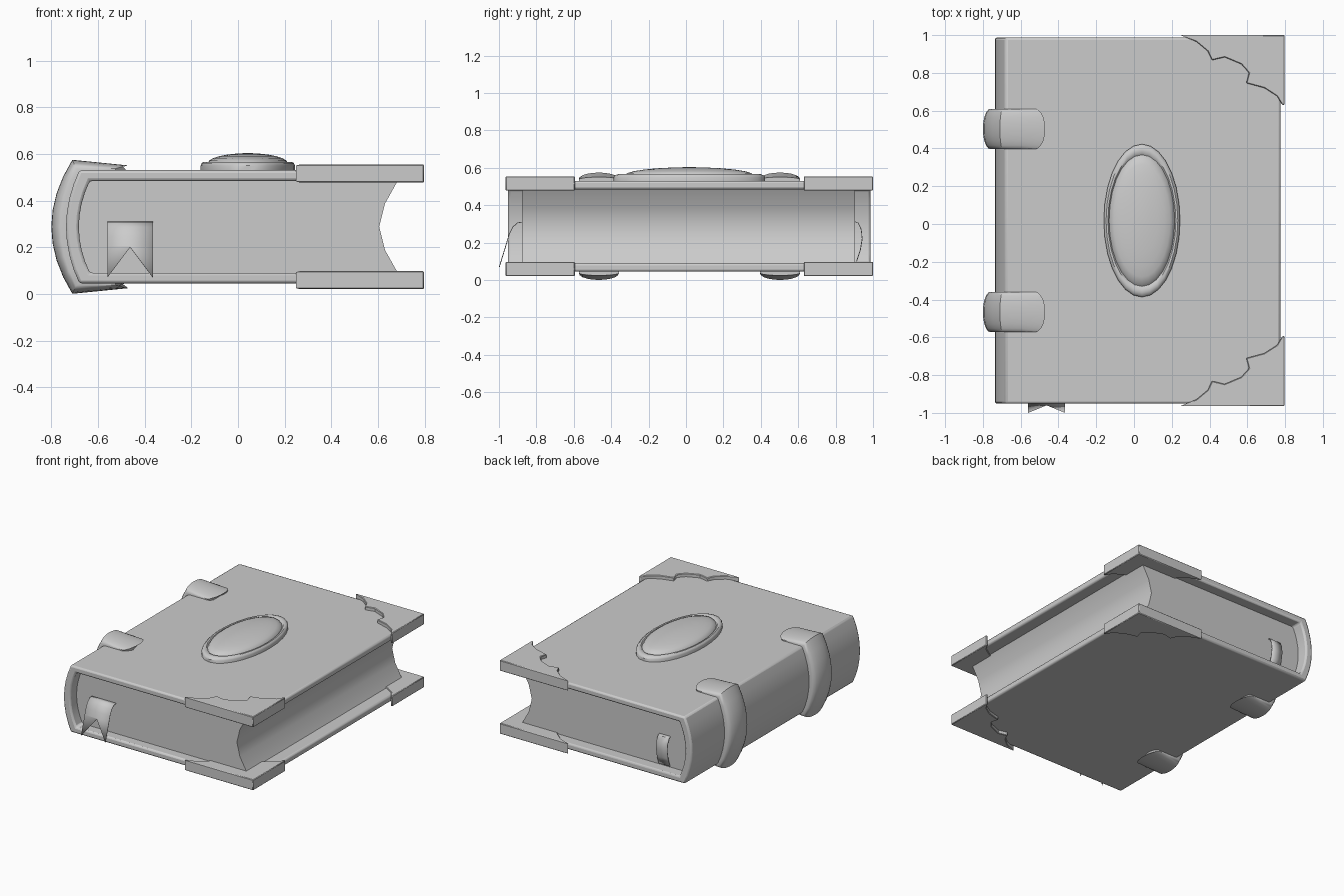
import bpy, bmesh
from math import sin, cos, pi, sqrt

if "Cube" in bpy.data.objects:
    bpy.data.objects.remove(bpy.data.objects["Cube"])

YC, ZC = 0.018, 0.2875   # symmetry planes of the book


def finish(name, verts, faces, angle=35, bevel=0.0, segs=2):
    me = bpy.data.meshes.new(name)
    me.from_pydata(verts, [], faces)
    bm = bmesh.new()
    bm.from_mesh(me)
    bmesh.ops.recalc_face_normals(bm, faces=bm.faces)
    bm.to_mesh(me)
    bm.free()
    ob = bpy.data.objects.new(name, me)
    bpy.context.collection.objects.link(ob)
    if bevel:
        m = ob.modifiers.new("bevel", 'BEVEL')
        m.width, m.segments = bevel, segs
        m.limit_method, m.angle_limit = 'ANGLE', 0.7
    bpy.ops.object.select_all(action='DESELECT')
    ob.select_set(True)
    bpy.context.view_layer.objects.active = ob
    bpy.ops.object.shade_smooth_by_angle(angle=angle * pi / 180)
    return ob


def bridge(rings, caps=True):
    """Join closed rings of equal length into a tube."""
    n = len(rings[0])
    verts = [p for r in rings for p in r]
    faces = [(k * n + i, k * n + (i + 1) % n, (k + 1) * n + (i + 1) % n, (k + 1) * n + i)
             for k in range(len(rings) - 1) for i in range(n)]
    if caps:
        faces += [tuple(range(n)), tuple(range((len(rings) - 1) * n, len(rings) * n))]
    return verts, faces


def spine_arc(x_edge, x_mid, half, n=8):
    """Bulging spine curve from top to bottom, as (x, z)."""
    return [(x_edge + (x_mid - x_edge) * (1 - t * t), ZC + half * t)
            for t in (1 - 2 * i / n for i in range(n + 1))]


def extrude_y(name, prof, y0, y1, **kw):
    return finish(name, *bridge([[(x, y, z) for x, z in prof] for y in (y0, y1)]), **kw)


# Wrap-around cover, C-shaped in section
outer = [(0.775, ZC + 0.2425)] + spine_arc(-0.68, -0.737, 0.2425) + [(0.775, ZC - 0.2425)]
inner = [(0.775, ZC + 0.197)] + spine_arc(-0.635, -0.682, 0.197) + [(0.775, ZC - 0.197)]
extrude_y("cover", outer + inner[::-1], -0.951, 0.987, bevel=0.012)

# Page block with hollow fore edge
fore = [(0.685 - 0.08 * (1 - abs(t) ** 1.7), ZC + 0.198 * t) for t in (-1, -0.5, 0, 0.5, 1)]
extrude_y("pages", spine_arc(-0.637, -0.684, 0.198) + fore, -0.877, 0.904)

# Scalloped corner plates, mirrored to all four corners
scallop = [(0.245, 1.0), (0.33, 0.965), (0.39, 0.915), (0.413, 0.867), (0.48, 0.883),
           (0.568, 0.846), (0.609, 0.8), (0.594, 0.746), (0.69, 0.72), (0.757, 0.677),
           (0.785, 0.63), (0.797, 0.63), (0.797, 1.0)]
for sy, yn in ((1, "back"), (-1, "front")):
    for sz, zn in ((1, "top"), (-1, "bottom")):
        rings = [[(x, YC + sy * (y - YC), ZC + sz * h) for x, y in scallop]
                 for h in (0.19, 0.267)]
        finish(f"corner_plate_{yn}_{zn}", *bridge(rings), bevel=0.004, segs=1)


# Domed straps around the spine
def strap_path(tip, tip_h, knee, knee_h, mid):
    top = [(tip, ZC + tip_h), ((tip + knee) / 2, ZC + (tip_h + knee_h) / 2)]
    low = [(x, 2 * ZC - z) for x, z in top[::-1]]
    return top + spine_arc(knee, mid, knee_h) + low


crest = strap_path(-0.47, 0.263, -0.71, 0.287, -0.80)
side = strap_path(-0.525, 0.25, -0.695, 0.252, -0.76)
base = strap_path(-0.525, 0.235, -0.675, 0.235, -0.725)
base_mid = strap_path(-0.47, 0.235, -0.675, 0.235, -0.725)


def mix(a, b, w):
    return a[0] + (b[0] - a[0]) * w, a[1] + (b[1] - a[1]) * w


us = [-cos(pi * i / 10) for i in range(11)]
for yc, nm in ((-0.466, "front"), (0.503, "back")):
    rings = []
    for s, c, b, m in zip(side, crest, base, base_mid):
        up, down = [], []
        for u in us:
            w = sqrt(max(0, 1 - u * u))
            x, z = mix(s, c, w)
            up.append((x, yc + 0.107 * u, z))
            x, z = mix(b, m, w)
            down.append((x, yc + 0.107 * u, z))
        rings.append(up + down[::-1])
    finish(f"spine_strap_{nm}", *bridge(rings), angle=40)

# Oval medallion: rim and domed centre
prof = [(1, 0.52), (1, 0.55), (0.98, 0.56), (0.94, 0.566), (0.89, 0.565), (0.86, 0.557)]
prof += [(0.85 * cos(a * pi / 12), 0.56 + 0.043 * sin(a * pi / 12)) for a in range(6)]
prof += [(0.08, 0.603)]
rings = [[(0.042 + 0.202 * r * cos(2 * pi * i / 28), YC + 0.405 * r * sin(2 * pi * i / 28), z)
          for i in range(28)] for r, z in prof]
finish("medallion", *bridge(rings))


# Ribbon bookmark: forked front tail and small back loop
def ribbon(name, path, x0, x1, notch=None):
    xm = (x0 + x1) / 2
    verts = [(x, y, z) for y, z in path for x in (x0, xm, x1)]
    if notch:
        verts[-2] = (xm, *notch)
    faces = [(3 * k + i, 3 * k + i + 1, 3 * k + i + 4, 3 * k + i + 3)
             for k in range(len(path) - 1) for i in (0, 1)]
    ob = finish(name, verts, faces)
    m = ob.modifiers.new("thickness", 'SOLIDIFY')
    m.thickness, m.offset = 0.004, 0


ribbon("ribbon_tail", [(-0.87, 0.31), (-0.9, 0.306), (-0.925, 0.285), (-0.945, 0.245),
                       (-0.957, 0.205), (-0.998, 0.07)], -0.56, -0.365, (-0.958, 0.2))
ribbon("ribbon_loop", [(0.895, 0.315), (0.92, 0.305), (0.937, 0.27), (0.942, 0.22),
                       (0.932, 0.16), (0.912, 0.1)], -0.51, -0.42)
